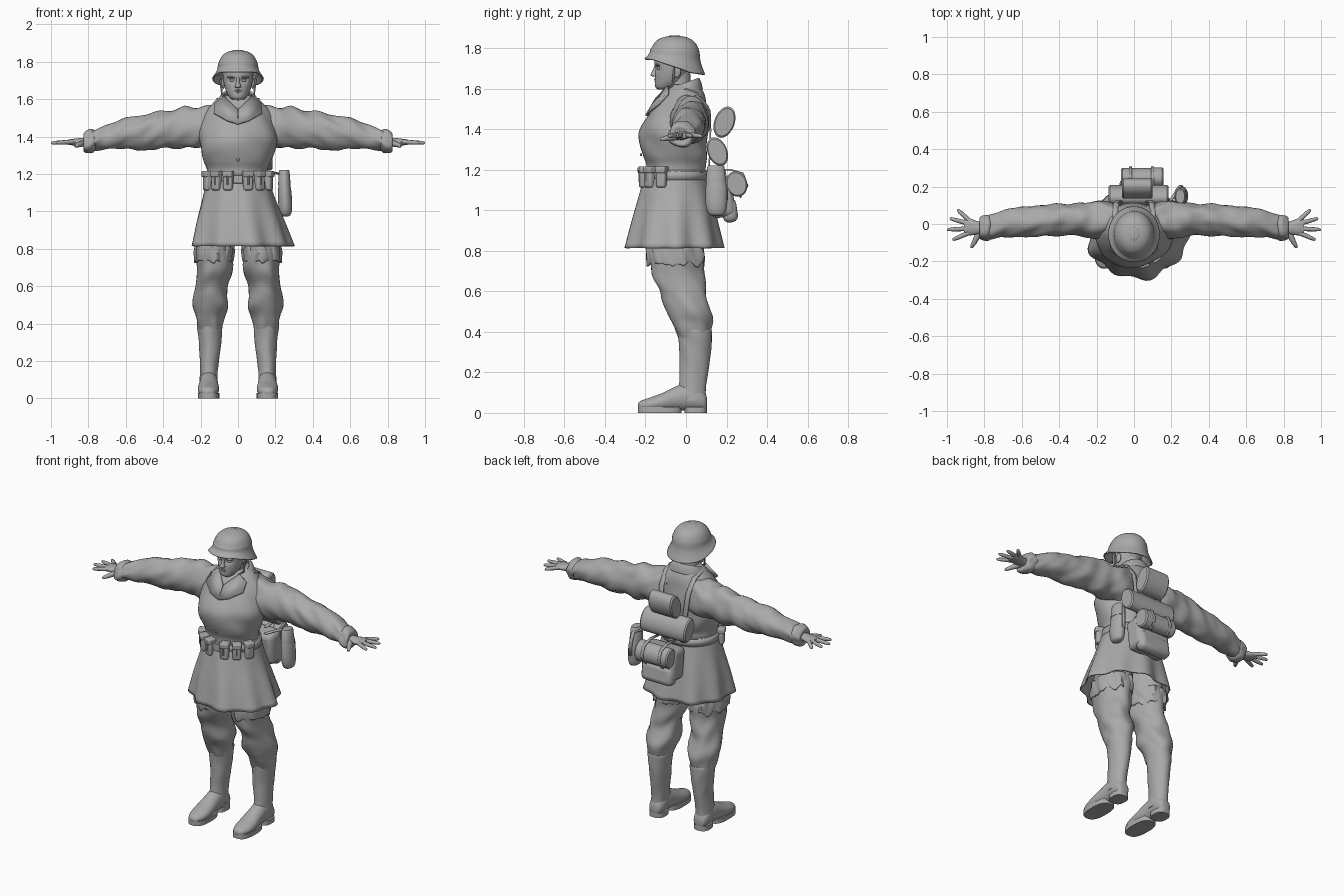
import bpy, bmesh, math
from mathutils import Vector, Matrix, noise

if "Cube" in bpy.data.objects:
    bpy.data.objects.remove(bpy.data.objects["Cube"], do_unlink=True)

clay = bpy.data.materials.new("clay_grey")
clay.use_nodes = True
tone = (0.4, 0.4, 0.4, 1)
clay.diffuse_color = tone
clay.node_tree.nodes["Principled BSDF"].inputs["Base Color"].default_value = tone


def finish(name, bm, mirror=False, shell=0, bevel=0, angle=45):
    """Turn a bmesh into a shaded object with its modifiers."""
    bmesh.ops.recalc_face_normals(bm, faces=bm.faces[:])
    mesh = bpy.data.meshes.new(name)
    bm.to_mesh(mesh)
    bm.free()
    mesh.materials.append(clay)
    ob = bpy.data.objects.new(name, mesh)
    bpy.context.collection.objects.link(ob)
    bpy.ops.object.select_all(action='DESELECT')
    ob.select_set(True)
    bpy.context.view_layer.objects.active = ob
    bpy.ops.object.shade_smooth_by_angle(angle=math.radians(angle))
    if bevel:
        b = ob.modifiers.new("bevel", 'BEVEL')
        b.width, b.segments = bevel, 3
    if shell:
        ob.modifiers.new("shell", 'SOLIDIFY').thickness = shell
    if mirror:
        ob.modifiers.new("mirror", 'MIRROR')
    return ob


def spline(rows, steps):
    """Smoothly resample section rows."""
    out = []
    for i in range(len(rows) - 1):
        p0, p1, p2, p3 = (rows[max(0, min(len(rows) - 1, i + k))] for k in (-1, 0, 1, 2))
        for s in range(steps):
            t = s / steps
            out.append([b + t * (c - a) / 2 + t * t * (a - 2.5 * b + 2 * c - d / 2)
                        + t ** 3 * (1.5 * (b - c) + (d - a) / 2)
                        for a, b, c, d in zip(p0, p1, p2, p3)])
    return out + [list(rows[-1])]


def loft(name, axis, rows, fold=None, post=None, n=32, steps=4, power=1, caps=True, **opts):
    """Rows: position on axis, two centres, two radii."""
    bm = bmesh.new()
    rings = []
    for a, u, v, ru, rv in spline(rows, steps):
        ring = []
        for k in range(n):
            th = math.tau * k / n
            c, s = math.cos(th), math.sin(th)
            c, s = (math.copysign(abs(w) ** power, w) for w in (c, s))
            f = fold(a, th) if fold else 1
            p, q = u + ru * c * f, v + rv * s * f
            co = Vector({'x': (a, p, q), 'y': (p, a, q), 'z': (p, q, a)}[axis])
            ring.append(bm.verts.new(post(co) if post else co))
        rings.append(ring)
    for r0, r1 in zip(rings, rings[1:]):
        for k in range(n):
            bm.faces.new((r0[k], r0[(k + 1) % n], r1[(k + 1) % n], r1[k]))
    if caps:
        bm.faces.new(rings[0])
        bm.faces.new(rings[-1])
    return finish(name, bm, **opts)


def cloth(amount, freq, seed):
    """Irregular wrinkles across a sleeve or leg."""
    return lambda a, th: 1 + amount * noise.noise(Vector((a * freq + math.sin(th) * 0.8,
                                                          math.cos(th) * 1.3 + seed, math.sin(th) * 1.3)))


def box(name, loc, size, turn=0, tilt=0, bevel=0.012, **opts):
    bm = bmesh.new()
    m = (Matrix.Translation(loc) @ Matrix.Rotation(turn, 4, 'Z') @ Matrix.Rotation(tilt, 4, 'X')
         @ Matrix.Diagonal((*size, 1)))
    bmesh.ops.create_cube(bm, size=1, matrix=m)
    return finish(name, bm, bevel=bevel, angle=60, **opts)


def ball(name, loc, size, **opts):
    bm = bmesh.new()
    bmesh.ops.create_uvsphere(bm, u_segments=16, v_segments=10, radius=1,
                              matrix=Matrix.Translation(loc) @ Matrix.Diagonal((*size, 1)))
    return finish(name, bm, angle=80, **opts)


def tube(name, pts, radii, **opts):
    """Round tube through points, used for fingers and thin straps."""
    bm = bmesh.new()
    rings = []
    pts = [Vector(p) for p in pts]
    for i, (p, r) in enumerate(zip(pts, radii)):
        d = (pts[min(i + 1, len(pts) - 1)] - pts[max(i - 1, 0)]).to_track_quat('Z', 'Y')
        rings.append([bm.verts.new(p + d @ Vector((r * math.cos(t * math.tau / 10), r * math.sin(t * math.tau / 10), 0)))
                      for t in range(10)])
    for r0, r1 in zip(rings, rings[1:]):
        for k in range(10):
            bm.faces.new((r0[k], r0[(k + 1) % 10], r1[(k + 1) % 10], r1[k]))
    bm.faces.new(rings[0])
    bm.faces.new(rings[-1])
    return finish(name, bm, **opts)


def ribbon(name, pts, width, **opts):
    bm = bmesh.new()
    rows = [[bm.verts.new((x + s * width / 2, y, z)) for s in (-1, 1)] for x, y, z in pts]
    for a, b in zip(rows, rows[1:]):
        bm.faces.new((a[0], a[1], b[1], b[0]))
    return finish(name, bm, shell=0.008, **opts)


# Helmet: dome, flared rim lifted at the brow
def lift_brow(co):
    front = max(0, min(1, (0.02 - co.y) / 0.19))
    low = max(0, min(1, (1.80 - co.z) / 0.11))
    co.z += 0.062 * front * low - 0.015 * low * max(0, co.y / 0.1)
    return co


loft("helmet", 'z', [(1.862, 0, -.055, .012, .014), (1.853, 0, -.055, .055, .062), (1.83, 0, -.055, .086, .098),
                     (1.79, 0, -.055, .105, .12), (1.75, 0, -.055, .11, .125), (1.72, 0, -.055, .12, .134),
                     (1.685, 0, -.055, .138, .15)], post=lift_brow, caps=False, shell=0.008, n=40, angle=60)
ball("helmet_crown", (0, -.055, 1.858), (.03, .035, .006))


# Head and face
def sockets(co):
    if co.y < -.09:
        d = ((abs(co.x) - .03) / .02) ** 2 + ((co.z - 1.7) / .014) ** 2
        co.y += .014 * math.exp(-d)
    return co


loft("head", 'z', [(1.597, 0, -.105, .03, .035), (1.61, 0, -.1, .045, .052), (1.64, 0, -.082, .063, .072),
                   (1.68, 0, -.07, .075, .083), (1.73, 0, -.06, .082, .095), (1.79, 0, -.055, .08, .095)],
     post=sockets, steps=6, n=48)
loft("neck", 'z', [(1.54, 0, -.02, .065, .065), (1.62, 0, -.035, .055, .06), (1.7, 0, -.04, .055, .06)])
loft("nose", 'z', [(1.66, 0, -.15, .012, .014), (1.668, 0, -.156, .016, .02), (1.69, 0, -.152, .009, .013),
                   (1.715, 0, -.145, .009, .01)], n=12)
ball("eye", (.03, -.131, 1.7), (.014, .012, .008), mirror=True)
ball("brow", (.034, -.138, 1.717), (.026, .014, .006), mirror=True)
ball("upper_lip", (0, -.147, 1.647), (.023, .01, .005))
ball("lower_lip", (0, -.146, 1.637), (.019, .01, .005))
ball("ear", (.08, -.045, 1.685), (.01, .02, .03), mirror=True)
tube("chin_strap", [(.1, -.06, 1.73), (.092, -.06, 1.68), (.085, -.065, 1.62), (.05, -.085, 1.597), (0, -.1, 1.594)],
     [.005] * 5, mirror=True)

# Smock: upper body, flared pleated skirt, collar and lapels
loft("smock_body", 'z', [(1.15, 0, -.05, .16, .145), (1.22, 0, -.05, .16, .145), (1.27, 0, -.055, .18, .16),
                         (1.33, 0, -.063, .196, .167), (1.4, 0, -.06, .203, .165), (1.48, 0, -.037, .195, .143),
                         (1.55, 0, -.02, .155, .12), (1.6, 0, -.012, .11, .09), (1.62, 0, -.012, .08, .07)],
     fold=cloth(.07, 9, 2), n=48)


def pleats(a, th):
    depth = max(0, (1.15 - a) / .33)
    return 1 + depth * (.05 * math.sin(9 * th + 1) + .025 * math.sin(5 * th + 2.4))


loft("smock_skirt", 'z', [(1.2, 0, -.05, .16, .148), (1.13, 0, -.052, .177, .165), (1.05, .003, -.053, .2, .185),
                          (.94, .01, -.055, .235, .21), (.815, .02, -.055, .268, .237)],
     fold=pleats, n=80, caps=False, shell=0.008)


def rake(co):
    co.z += .35 * co.y
    return co


loft("collar", 'z', [(1.57, 0, -.015, .118, .098), (1.605, 0, -.015, .105, .09), (1.632, 0, -.018, .085, .083)],
     post=rake, caps=False, shell=0.012)
bm = bmesh.new()
tip, mid, out, side, top, notch = (bm.verts.new(p) for p in (
    (0, -.2, 1.47), (.06, -.19, 1.49), (.13, -.14, 1.53), (.125, -.095, 1.58), (.075, -.095, 1.615), (.005, -.155, 1.55)))
for f in ((tip, mid, notch), (mid, out, side), (mid, side, notch), (side, top, notch)):
    bm.faces.new(f)
finish("lapel", bm, mirror=True, shell=0.014)
for i in range(4):
    ball("smock_button", (0, -.2 - .011 * min(i, 2), 1.44 - i * .055), (.008, .006, .008))

# Sleeves and cuffs
loft("sleeve", 'x', [(.07, .015, 1.46, .09, .125), (.14, .02, 1.455, .1, .118), (.2, .023, 1.45, .1, .107),
                     (.3, .025, 1.445, .089, .108), (.4, .022, 1.435, .083, .1), (.5, .018, 1.42, .08, .09),
                     (.6, .01, 1.414, .08, .082), (.7, 0, 1.395, .071, .066), (.78, -.018, 1.377, .064, .052)],
     fold=cloth(.17, 13, 5), steps=6, mirror=True)
loft("cuff", 'x', [(.76, -.015, 1.378, .055, .045), (.775, -.018, 1.375, .068, .058), (.805, -.022, 1.372, .066, .058),
                   (.825, -.025, 1.37, .055, .048), (.82, -.025, 1.37, .03, .025)],
     fold=cloth(.2, 25, 3), mirror=True)

# Hands, palm down with fingers spread
loft("palm", 'x', [(.8, -.022, 1.37, .03, .023), (.84, -.02, 1.37, .036, .022), (.88, -.015, 1.37, .046, .018),
                   (.91, -.012, 1.37, .042, .013)], n=16, mirror=True)
for label, y0, tx, ty in (("index", -.048, .97, -.085), ("middle", -.025, 1.0, -.03),
                          ("ring", .002, .985, .03), ("little", .022, .945, .078)):
    a, b = Vector((.885, y0, 1.372)), Vector((tx, ty, 1.366))
    tube(label + "_finger", [a, a.lerp(b, .35), a.lerp(b, .7), a.lerp(b, .95), b], [.013, .012, .011, .008, .003],
         mirror=True)
tube("thumb", [(.82, -.035, 1.365), (.84, -.07, 1.36), (.855, -.1, 1.355), (.868, -.122, 1.35), (.872, -.128, 1.35)],
     [.017, .016, .013, .009, .003], mirror=True)

# Trousers with ragged outer hem, boots
loft("trouser_leg", 'z', [(1.0, .1, -.05, .1, .12), (.82, .122, -.05, .1, .135), (.7, .125, -.045, .097, .13),
                          (.6, .14, -.012, .083, .12), (.5, .147, .012, .092, .108), (.44, .15, .032, .08, .095),
                          (.37, .15, .045, .066, .08)], fold=cloth(.15, 10, 8), steps=7, mirror=True)


def ragged(a, th):
    return 1 + .05 * math.sin(7 * th) + .03 * math.sin(13 * th + a * 40)


def jag(co):
    if co.z < .78:
        co.z += .028 * noise.noise(Vector((co.x * 28, co.y * 28, 0)))
    return co


loft("ragged_hem", 'z', [(.84, .125, -.05, .1, .138), (.78, .127, -.05, .104, .142), (.735, .128, -.048, .102, .138)],
     fold=ragged, post=jag, caps=False, shell=0.008, n=48, mirror=True)
loft("boot_shaft", 'z', [(.41, .15, .045, .066, .082), (.39, .15, .045, .068, .084), (.3, .15, .045, .059, .077),
                         (.2, .153, .038, .051, .07), (.12, .156, .032, .047, .068), (.06, .157, .028, .05, .073)],
     fold=cloth(.06, 12, 1), mirror=True)
loft("boot_foot", 'y', [(-.238, .158, .034, .012, .01), (-.225, .158, .036, .034, .023), (-.18, .158, .041, .053, .034),
                        (-.12, .158, .052, .057, .045), (-.06, .157, .068, .052, .058), (0, .157, .08, .049, .068),
                        (.06, .157, .07, .048, .06), (.095, .157, .055, .036, .042), (.104, .157, .05, .014, .016)],
     mirror=True)
for label, yc, ry, rx in (("boot_sole", -.13, .108, .057), ("boot_heel", .048, .055, .048)):
    loft(label, 'z', [(0, .157, yc, rx, ry), (.03, .157, yc, rx, ry)], power=.75, steps=1, mirror=True)

# Belt, buckle and ammunition pouches
loft("belt", 'z', [(1.15, 0, -.05, .173, .16), (1.195, 0, -.05, .169, .157)], caps=False, shell=0.008, steps=1)
box("buckle", (0, -.212, 1.172), (.05, .014, .045), bevel=.004)
for deg in (17, 40, 65):
    a = math.radians(deg)
    x, y = .175 * math.sin(a), -.05 - .162 * math.cos(a)
    box("pouch", (x, y, 1.158), (.05, .05, .092), turn=a, mirror=True)
    box("pouch_lid", (x * 1.02, y - .001, 1.2), (.054, .056, .034), turn=a, bevel=.008, mirror=True)
    tube("pouch_tab", [(x * 1.09, y - .027 * math.cos(a), 1.2), (x * 1.09, y - .027 * math.cos(a), 1.14)], [.005] * 2,
         mirror=True)


# Back gear: two rolls, mess tin, bread bag, canteen and straps
def roll(name, x0, x1, y, z, ry, rz, tilt):
    turn = Matrix.Rotation(tilt, 3, 'X')
    mid = Vector((0, y, z))
    rows = [(x0, y, z, ry * .88, rz * .88), (x0 + .008, y, z, ry, rz), (x1 - .008, y, z, ry, rz),
            (x1, y, z, ry * .88, rz * .88)]
    loft(name, 'x', rows, post=lambda co: mid + turn @ (co - mid), steps=1, angle=30)


roll("upper_roll", -.065, .1, .19, 1.435, .05, .08, -.35)
roll("lower_roll", -.135, .185, .155, 1.29, .048, .074, .4)
roll("mess_tin", -.07, .15, .25, 1.13, .048, .06, .3)
roll("mess_tin_lid", .1, .157, .25, 1.13, .052, .064, .3)
box("bread_bag", (.04, .175, 1.065), (.235, .12, .2), tilt=.12, bevel=.03)
box("bread_bag_pocket", (.04, .215, 1.0), (.22, .075, .12), tilt=.15, bevel=.03)
loft("canteen", 'z', [(.972, .255, .152, .012, .02), (.985, .254, .152, .03, .042), (1.03, .253, .15, .037, .053),
                      (1.1, .25, .15, .036, .054), (1.15, .248, .148, .03, .045), (1.17, .247, .148, .027, .038)])
loft("canteen_cup", 'z', [(1.14, .248, .148, .034, .05), (1.215, .247, .147, .028, .042), (1.222, .247, .147, .024, .036)],
     steps=1)
ribbon("canteen_strap", [(.25, .208, 1.05), (.25, .208, 1.12), (.24, .195, 1.2), (.2, .13, 1.21), (.14, .07, 1.19)], .02)
ribbon("shoulder_strap", [(.1, -.06, 1.585), (.1, 0, 1.605), (.1, .06, 1.585), (.095, .118, 1.5), (.085, .125, 1.4),
                          (.065, .122, 1.28), (.055, .115, 1.18)], .03, mirror=True)
for x in (-.02, .1):
    ribbon("tin_strap", [(x, .13, 1.2), (x, .22, 1.205), (x, .285, 1.185), (x, .308, 1.12), (x, .27, 1.06)], .016)
